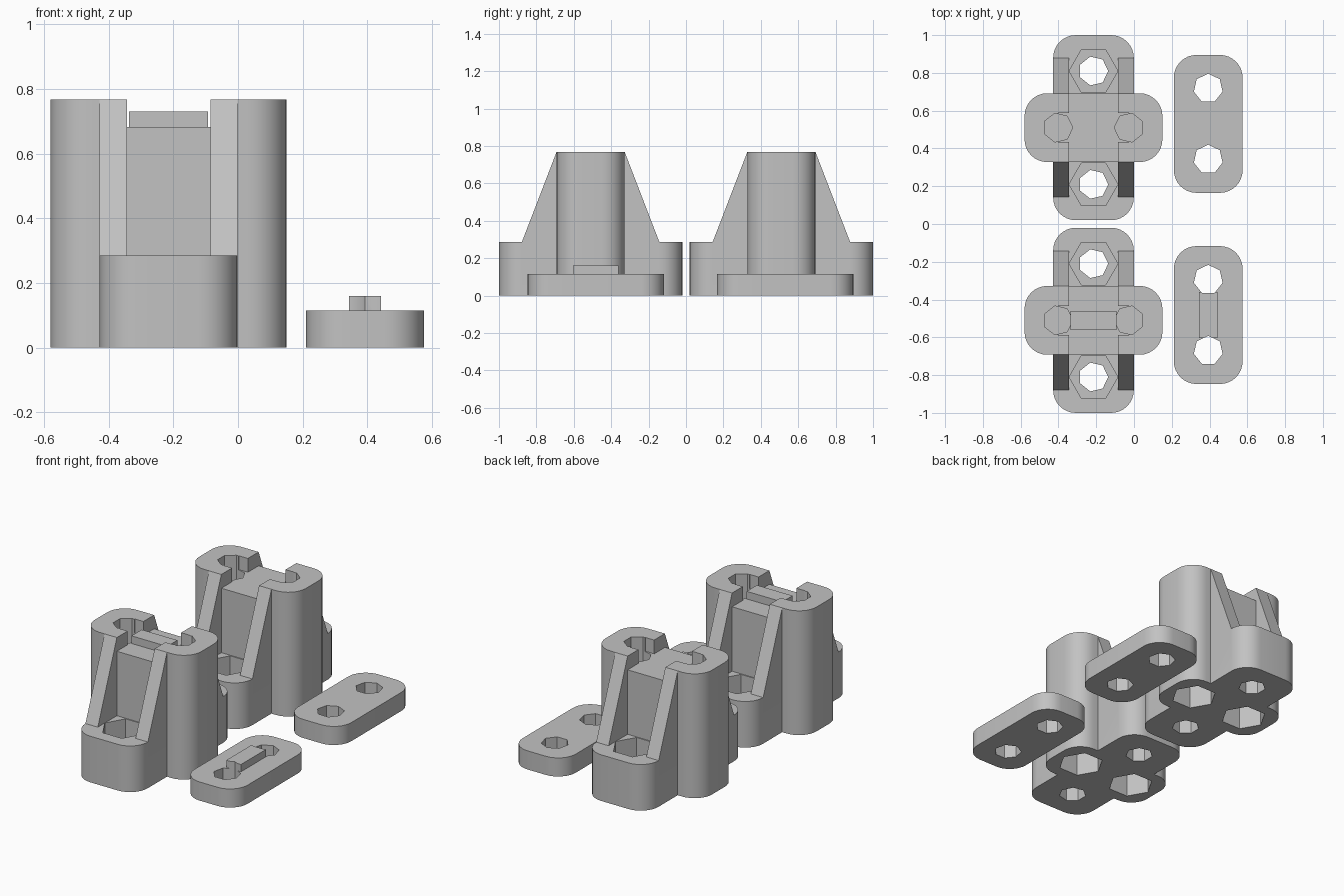
import bpy, bmesh
from math import sin, cos, pi
from mathutils import Matrix, Vector

cube = bpy.data.objects.get("Cube")
if cube:
    bpy.data.objects.remove(cube, do_unlink=True)

grey = bpy.data.materials.new("plain grey")
grey.use_nodes = True
COLOUR = (0.54, 0.54, 0.54, 1)
grey.diffuse_color = COLOUR
grey.node_tree.nodes["Principled BSDF"].inputs["Base Color"].default_value = COLOUR

# Shared sizes
ARM_X, ARM_Y, TOP = 0.365, 0.182, 0.768
FOOT_X, FOOT_Y, FOOT_TOP = 0.2135, 0.49, 0.285
BOLT, NUT, SPACING = 0.078, 0.13, 0.188
NOTCH, NOTCH_Z = 0.129, 0.683
ROUND = 0.12


def prism(name, outline, low, high, matrix=None):
    """Extrude a flat outline from low to high."""
    bm = bmesh.new()
    face = bm.faces.new([bm.verts.new((x, y, low)) for x, y in outline])
    ext = bmesh.ops.extrude_face_region(bm, geom=[face])
    verts = [v for v in ext["geom"] if isinstance(v, bmesh.types.BMVert)]
    bmesh.ops.translate(bm, verts=verts, vec=(0, 0, high - low))
    if matrix:
        bm.transform(matrix)
    bmesh.ops.recalc_face_normals(bm, faces=bm.faces)
    mesh = bpy.data.meshes.new(name)
    bm.to_mesh(mesh)
    bm.free()
    mesh.materials.append(grey)
    obj = bpy.data.objects.new(name, mesh)
    bpy.context.collection.objects.link(obj)
    return obj


def rounded(hx, hy, r=ROUND, steps=8):
    pts = []
    for q, (sx, sy) in enumerate([(1, 1), (-1, 1), (-1, -1), (1, -1)]):
        for i in range(steps + 1):
            a = (q + i / steps) * pi / 2
            pts.append((sx * (hx - r) + r * cos(a), sy * (hy - r) + r * sin(a)))
    return pts


def rect(x0, x1, y0, y1):
    return [(x0, y0), (x1, y0), (x1, y1), (x0, y1)]


def polygon(sides, r, cx, cy, turn=0.0):
    return [(cx + r * cos(turn + 2 * pi * i / sides),
             cy + r * sin(turn + 2 * pi * i / sides)) for i in range(sides)]


def combine(obj, tool, operation):
    """Apply a boolean and remove the tool."""
    mod = obj.modifiers.new("combine", "BOOLEAN")
    mod.operation, mod.solver, mod.object = operation, "EXACT", tool
    bpy.context.view_layer.update()
    graph = bpy.context.evaluated_depsgraph_get()
    mesh = bpy.data.meshes.new_from_object(obj.evaluated_get(graph))
    obj.modifiers.clear()
    obj.data = mesh
    bpy.data.objects.remove(tool, do_unlink=True)


def make_clamp(name, tongue):
    # Tall column crossing a low foot
    body = prism(name, rounded(ARM_X, ARM_Y), 0, TOP)
    combine(body, prism("foot", rounded(FOOT_X, FOOT_Y), 0, FOOT_TOP), "UNION")

    # Sloping ribs along both sides of the foot
    slope = [(-0.368, 0.2), (0.368, 0.2), (0.368, FOOT_TOP),
             (ARM_Y, TOP), (-ARM_Y, TOP), (-0.368, FOOT_TOP)]
    upright = Matrix(((0, 0, 1, 0), (1, 0, 0, 0), (0, 1, 0, 0), (0, 0, 0, 1)))
    for low, high in ((-FOOT_X, -NOTCH), (NOTCH, FOOT_X)):
        combine(body, prism("rib", slope, low, high, upright), "UNION")

    # Top notch, widened in the middle to reach the bolt holes
    cutters = [(rect(-NOTCH, NOTCH, -0.3, 0.3), NOTCH_Z, 1),
               (rect(-SPACING, SPACING, -0.077, 0.077), NOTCH_Z, 1)]
    for s in (-1, 1):
        # Column bolt hole from the top, nut pocket from below
        cutters.append((polygon(7, BOLT, s * SPACING, 0, 0 if s < 0 else pi), 0.25, 1))
        cutters.append((polygon(6, NUT, s * SPACING, 0), -0.1, 0.24))
        # Foot bolt hole right through, nut pocket from above
        cutters.append((polygon(7, BOLT, 0, s * 0.3), -0.1, 0.2))
        cutters.append((polygon(6, NUT - 0.001, 0, s * 0.3), 0.12, 0.4))
    for outline, low, high in cutters:
        combine(body, prism("cutter", outline, low, high), "DIFFERENCE")

    # Raised tongue across the notch floor
    if tongue:
        combine(body, prism("tongue", rect(-0.122, 0.122, -0.05, 0.05),
                            NOTCH_Z - 0.02, 0.73), "UNION")
    return body


def make_plate(name, tongue):
    plate = prism(name, rounded(ARM_Y, ARM_X), 0, 0.115)
    if tongue:
        combine(plate, prism("tongue", rect(-0.05, 0.05, -0.122, 0.122),
                             0.05, 0.16), "UNION")
    for s in (-1, 1):
        hole = polygon(7, BOLT, 0, s * SPACING, pi / 2)
        combine(plate, prism("cutter", hole, -0.1, 0.3), "DIFFERENCE")
    return plate


parts = []
for side, s in (("front", -1), ("back", 1)):
    clamp = make_clamp(side + "_clamp_body", s < 0)
    clamp.location = Vector((-0.2145, s * 0.51, 0))
    plate = make_plate(side + "_cover_plate", s < 0)
    plate.location = Vector((0.393, -0.482 if s < 0 else 0.53, 0))
    parts += [clamp, plate]

bpy.ops.object.select_all(action="DESELECT")
for obj in parts:
    obj.select_set(True)
bpy.context.view_layer.objects.active = parts[0]
bpy.ops.object.shade_smooth_by_angle()
